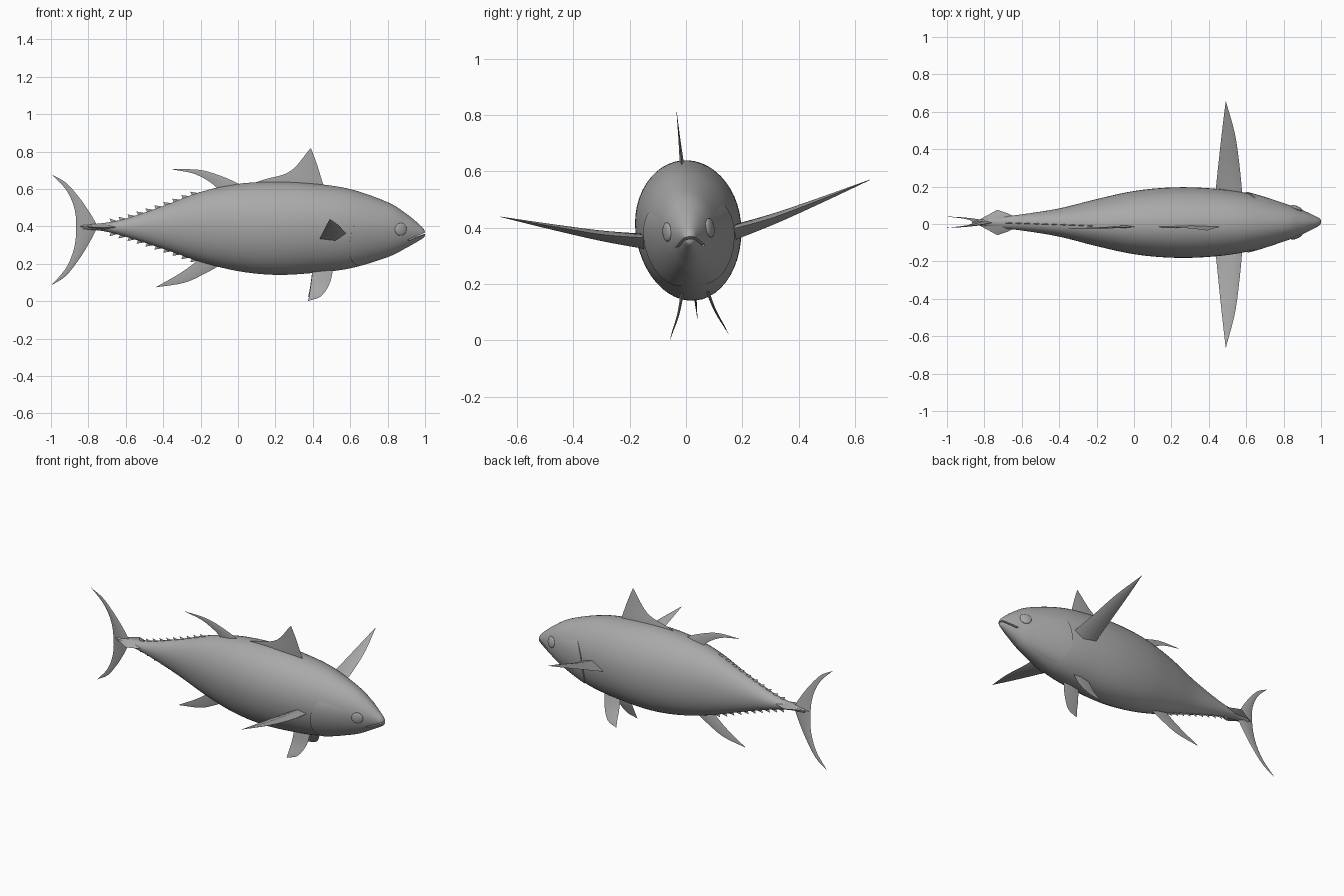
import bpy, bmesh, math
from mathutils import Vector, Matrix

if "Cube" in bpy.data.objects:
    bpy.data.objects.remove(bpy.data.objects["Cube"], do_unlink=True)

grey = bpy.data.materials.new("plain grey")
grey.use_nodes = True
grey.diffuse_color = (0.4, 0.4, 0.4, 1)
grey.node_tree.nodes["Principled BSDF"].inputs["Base Color"].default_value = (0.4, 0.4, 0.4, 1)

AXIS = Vector((0, 0.008, 0.4))
ROLL = Matrix.Translation(AXIS) @ Matrix.Rotation(0.1, 4, "X") @ Matrix.Translation((0, 0, -0.4))
parts = []


def finish(name, bm, angle=40):
    """Turn a bmesh into a smooth-shaded grey object."""
    bmesh.ops.recalc_face_normals(bm, faces=bm.faces[:])
    mesh = bpy.data.meshes.new(name)
    bm.to_mesh(mesh)
    bm.free()
    obj = bpy.data.objects.new(name, mesh)
    bpy.context.collection.objects.link(obj)
    mesh.materials.append(grey)
    bpy.ops.object.select_all(action="DESELECT")
    obj.select_set(True)
    bpy.context.view_layer.objects.active = obj
    bpy.ops.object.shade_smooth_by_angle(angle=math.radians(angle))
    parts.append(obj)
    return obj


def spline(points, n):
    """Sample a smooth curve through the points, n + 1 samples."""
    p = [Vector(q) for q in points]
    p = [2 * p[0] - p[1]] + p + [2 * p[-1] - p[-2]]
    out = []
    for i in range(n + 1):
        s = i / n * (len(p) - 3)
        k = min(int(s), len(p) - 4)
        t = s - k
        a, b, c, d = p[k:k + 4]
        out.append(0.5 * (2 * b + (c - a) * t + (2 * a - 5 * b + 4 * c - d) * t ** 2
                          + (3 * b - a - 3 * c + d) * t ** 3))
    return out


def loft(rings, bm, closed=True, caps=True):
    """Skin a list of equal rings of points."""
    rows = [[bm.verts.new(v) for v in ring] for ring in rings]
    n = len(rows[0])
    for r, s in zip(rows, rows[1:]):
        for i in range(n if closed else n - 1):
            j = (i + 1) % n
            bm.faces.new((r[i], r[j], s[j], s[i]))
    if caps:
        bm.faces.new(rows[0])
        bm.faces.new(rows[-1])


def fin(name, lead, trail, thick, normal=(0, 1, 0), n=16):
    """Thin tapering blade between a leading and a trailing edge, root to tip."""
    bm = bmesh.new()
    up = Vector(normal).normalized()
    rings = []
    for i, (a, b) in enumerate(zip(spline(lead, n), spline(trail, n))):
        half = up * thick * (1 - 0.97 * i / n) / 2
        mid = a.lerp(b, 0.4)
        rings.append((a, mid + half, b, mid - half))
    loft(rings, bm)
    bmesh.ops.remove_doubles(bm, verts=bm.verts[:], dist=0.0003)
    return finish(name, bm, 50)


def flat(points):
    return [(x, 0, z) for x, z in points]


# Body stations: x, top, bottom, half width
stations = spline([
    (-0.83, 0.41, 0.385, 0.014), (-0.72, 0.418, 0.375, 0.03), (-0.6, 0.442, 0.345, 0.043),
    (-0.4, 0.51, 0.28, 0.075), (-0.2, 0.585, 0.21, 0.125), (0, 0.628, 0.16, 0.168),
    (0.2, 0.64, 0.14, 0.187), (0.4, 0.63, 0.15, 0.183), (0.6, 0.6, 0.175, 0.157),
    (0.8, 0.53, 0.235, 0.102), (0.9, 0.468, 0.285, 0.064), (0.97, 0.41, 0.325, 0.031),
    (0.993, 0.385, 0.34, 0.018), (1.0, 0.368, 0.352, 0.007)], 104)


def section(x):
    for a, b in zip(stations, stations[1:]):
        if a[0] <= x <= b[0]:
            return a.lerp(b, (x - a[0]) / (b[0] - a[0]))
    return stations[-1]


def skin(s, ang, off=0):
    """Point on the body at a station and angle around it."""
    x, top, bot, half = s
    mid = bot + 0.53 * (top - bot)
    h = top - mid if math.sin(ang) > 0 else mid - bot
    return Vector((x, (half + off) * math.cos(ang), mid + (h + off) * math.sin(ang)))


bm = bmesh.new()
loft([[skin(s, math.tau * i / 48) for i in range(48)] for s in stations], bm)
body = finish("body", bm)

# Mouth slot, sloping down to the corners
bm = bmesh.new()
slot = Matrix.Translation((0.985, 0, 0.358)) @ Matrix.Rotation(math.radians(-20), 4, "Y")
bmesh.ops.create_cube(bm, size=1, matrix=slot @ Matrix.Diagonal((0.16, 0.4, 0.008, 1)))
cutter = finish("mouth_cutter", bm)
cutter.hide_render = True
cut = body.modifiers.new("mouth", "BOOLEAN")
cut.operation, cut.solver, cut.object = "DIFFERENCE", "EXACT", cutter
bpy.context.view_layer.objects.active = body
bpy.ops.object.modifier_apply(modifier=cut.name)
parts.remove(cutter)
bpy.data.objects.remove(cutter, do_unlink=True)

# Tail keel and tail fin
for side, label in ((1, "left"), (-1, "right")):
    fin(label + "_keel", [(-0.6, 0, 0.4), (-0.66, side * 0.042, 0.4), (-0.725, side * 0.066, 0.4)],
        [(-0.86, 0, 0.4), (-0.8, side * 0.03, 0.4), (-0.735, side * 0.066, 0.4)], 0.04, (0, 0, 1))
for s, label in ((1, "upper"), (-1, "lower")):
    lead = [(-0.75, 0), (-0.79, 0.07), (-0.845, 0.15), (-0.92, 0.235), (-0.998, 0.28)]
    trail = [(-0.865, 0), (-0.868, 0.06), (-0.885, 0.13), (-0.925, 0.205), (-1.0, 0.282)]
    shape = lambda pts: [(x, 0, 0.4 + s * z * (1 if s > 0 else 1.13)) for x, z in pts]
    fin(label + "_tail_fin", shape(lead), shape(trail), 0.022)

# Fins along the midline
fin("first_dorsal_fin", flat([(0.465, 0.59), (0.445, 0.66), (0.42, 0.74), (0.39, 0.82)]),
    flat([(-0.02, 0.6), (0.14, 0.652), (0.28, 0.697), (0.386, 0.818)]), 0.018)
fin("second_dorsal_fin", flat([(0.04, 0.61), (-0.07, 0.663), (-0.2, 0.703), (-0.35, 0.708)]),
    flat([(-0.1, 0.59), (-0.145, 0.635), (-0.235, 0.683), (-0.35, 0.706)]), 0.016)
fin("anal_fin", flat([(-0.08, 0.2), (-0.18, 0.145), (-0.285, 0.098), (-0.435, 0.073)]),
    flat([(-0.19, 0.24), (-0.235, 0.202), (-0.31, 0.148), (-0.435, 0.076)]), 0.016)

# Rows of finlets behind the second dorsal and anal fins
for label, row, s in (("upper", 1, 1), ("lower", 2, -1)):
    for i in range(10):
        x = -0.23 - 0.048 * i
        edge = lambda dx, h: (x + dx, 0, section(x + dx)[row] + s * h)
        fin(f"{label}_finlet_{i + 1}", [edge(0.026, -0.006), edge(-0.024, 0.02)],
            [edge(-0.014, -0.008), edge(-0.025, 0.019)], 0.009, n=2)

# Paired parts
for side, label in ((1, "left"), (-1, "right")):
    wide = lambda pts: [(x, side * y, z) for x, y, z in pts]
    fin(label + "_pectoral_fin",
        wide([(0.58, 0.14, 0.377), (0.565, 0.3, 0.405), (0.54, 0.48, 0.453), (0.492, 0.66, 0.505)]),
        wide([(0.435, 0.155, 0.345), (0.452, 0.32, 0.397), (0.47, 0.49, 0.45), (0.49, 0.66, 0.505)]),
        0.055, (0, -side * 0.28, 1))
    fin(label + "_pelvic_fin",
        wide([(0.51, 0.042, 0.18), (0.49, 0.065, 0.1), (0.445, 0.093, 0.035), (0.376, 0.104, 0.01)]),
        wide([(0.40, 0.042, 0.18), (0.39, 0.065, 0.1), (0.382, 0.09, 0.045), (0.375, 0.104, 0.011)]),
        0.012, (0, 0.9, 0.4 * side))

    # Gill cover: a skin patch lifted at its curved rear edge
    bm = bmesh.new()
    rings = []
    for i in range(25):
        t = i / 12 - 1
        ang = -0.45 + 0.85 * t
        ang = ang if side > 0 else math.pi - ang
        back = 0.595 + 0.06 * t * t
        lift = 0.007 * (1 - t ** 4)
        ring = [skin(section(back), ang, -0.006)]
        for k in range(9):
            ring.append(skin(section(back + (0.84 - back) * k / 8), ang, lift * (1 - k / 8) - 0.001 * k / 8))
        rings.append(ring)
    loft(rings, bm, closed=False, caps=False)
    finish(label + "_gill_cover", bm)

    # Eye: flattened dome lying on the skin
    s0 = section(0.87)
    ang = 0.06 if side > 0 else math.pi - 0.06
    p = skin(s0, ang)
    along = skin(section(0.89), ang) - skin(section(0.85), ang)
    around = skin(s0, ang + 0.05) - skin(s0, ang - 0.05)
    out = along.cross(around).normalized()
    bm = bmesh.new()
    bmesh.ops.create_uvsphere(bm, u_segments=24, v_segments=12, radius=1)
    turn = out.to_track_quat("Z", "Y").to_matrix().to_4x4()
    bm.transform(Matrix.Translation(p) @ turn @ Matrix.Diagonal((0.034, 0.034, 0.01, 1)))
    finish(label + "_eye", bm, 60)

# Lean the whole fish slightly about its long axis
for obj in parts:
    obj.data.transform(ROLL)
